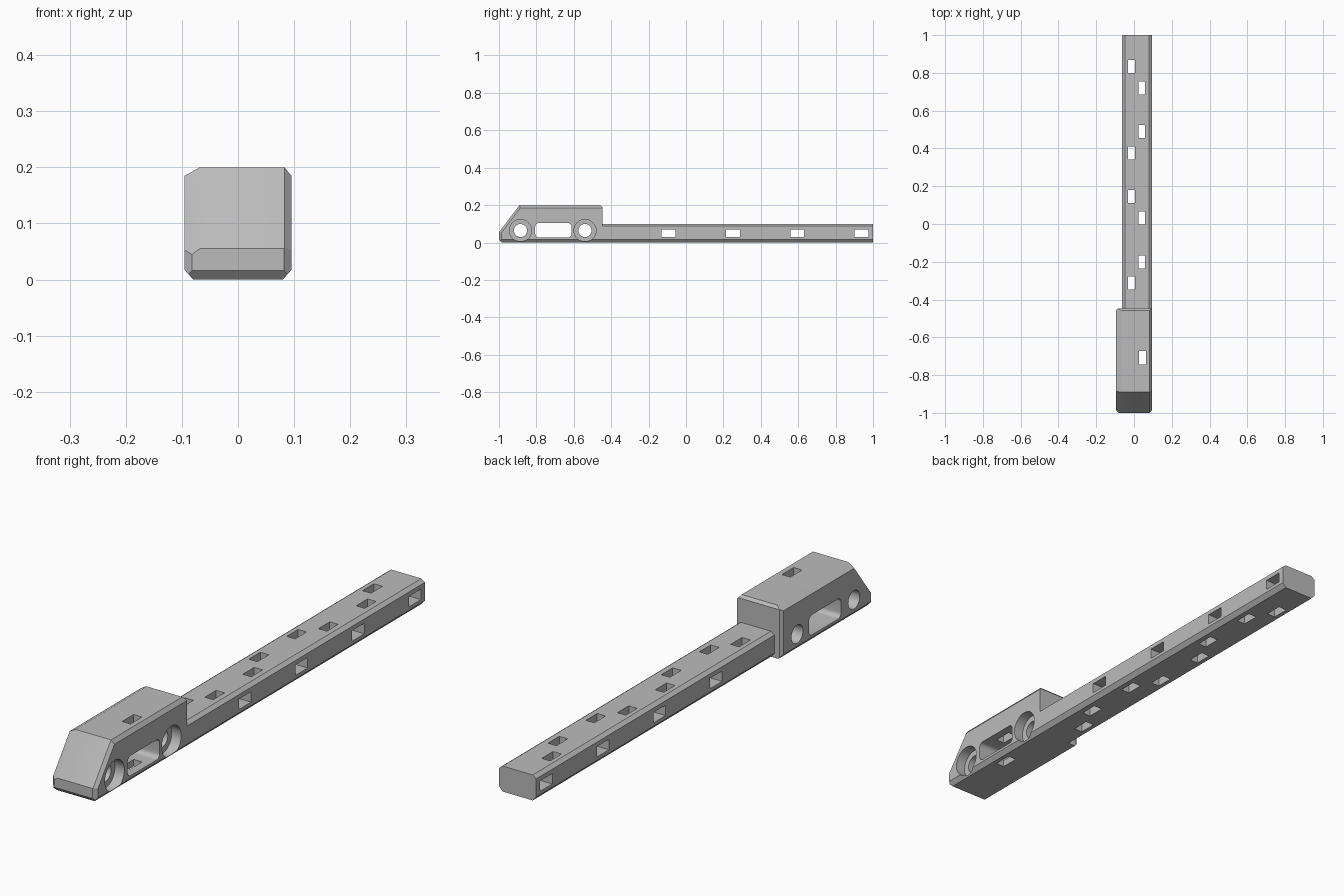
import bpy, bmesh, math
from mathutils import Vector, Matrix

cube = bpy.data.objects.get("Cube")
if cube:
    bpy.data.objects.remove(cube, do_unlink=True)

grey = bpy.data.materials.new("plain grey")
grey.use_nodes = True
colour = (0.5, 0.5, 0.5, 1)
grey.diffuse_color = colour
grey.node_tree.nodes["Principled BSDF"].inputs["Base Color"].default_value = colour

X, Y, Z = Vector((1, 0, 0)), Vector((0, 1, 0)), Vector((0, 0, 1))


def add_box(bm, lo, hi):
    lo, hi = Vector(lo), Vector(hi)
    size = Matrix.Diagonal((*(hi - lo), 1))
    bmesh.ops.create_cube(bm, size=1, matrix=Matrix.Translation((lo + hi) / 2) @ size)


def chop(bm, point, normal):
    """Slice off everything on the normal's side and cap the cut."""
    cut = bmesh.ops.bisect_plane(bm, geom=bm.verts[:] + bm.edges[:] + bm.faces[:],
                                 plane_co=point, plane_no=normal.normalized(), clear_outer=True)
    edges = [e for e in cut["geom_cut"] if isinstance(e, bmesh.types.BMEdge)]
    bmesh.ops.contextual_create(bm, geom=edges)


def chamfer(bm, corner, n1, n2, a, b):
    """Trim the edge through corner, by a along n1 and b along n2."""
    chop(bm, Vector(corner) - a * n1, n1 / a + n2 / b)


def finish(bm, name):
    bmesh.ops.recalc_face_normals(bm, faces=bm.faces)
    mesh = bpy.data.meshes.new(name)
    bm.to_mesh(mesh)
    bm.free()
    mesh.materials.append(grey)
    obj = bpy.data.objects.new(name, mesh)
    bpy.context.collection.objects.link(obj)
    return obj


def box_cutter(centre, size):
    bm = bmesh.new()
    c, h = Vector(centre), Vector(size) / 2
    add_box(bm, c - h, c + h)
    return finish(bm, "cutter")


def round_cutter(y, z, radius, x0, x1):
    bm = bmesh.new()
    place = Matrix.Translation(((x0 + x1) / 2, y, z)) @ Matrix.Rotation(math.pi / 2, 4, "Y")
    bmesh.ops.create_cone(bm, cap_ends=True, segments=48, radius1=radius, radius2=radius,
                          depth=x1 - x0, matrix=place)
    return finish(bm, "cutter")


def carve(obj, cutters):
    bpy.ops.object.select_all(action="DESELECT")
    bpy.context.view_layer.objects.active = obj
    obj.select_set(True)
    for cutter in cutters:
        cutter.hide_render = True
        mod = obj.modifiers.new("carve", "BOOLEAN")
        mod.operation, mod.solver, mod.object = "DIFFERENCE", "EXACT", cutter
        bpy.ops.object.modifier_apply(modifier=mod.name)
        bpy.data.objects.remove(cutter, do_unlink=True)
    bpy.ops.object.shade_smooth_by_angle(angle=math.radians(25))


# Body block with sloping nose
SIDE, BACK, TOP = 0.095, -0.447, 0.2
bm = bmesh.new()
add_box(bm, (-SIDE, -1, 0), (SIDE, BACK, TOP))
slope = Vector((0, -0.145, 0.11)).normalized()
nose = Vector((0, -1, 0.055))
chop(bm, nose, slope)
chamfer(bm, (0, -1, 0), -Y, -Z, 0.015, 0.016)
for side, wide in ((X, 0.012), (-X, 0.027)):
    edge = side * SIDE
    chamfer(bm, edge + Z * TOP, side, Z, wide, 0.015)
    chamfer(bm, edge + nose, side, slope, wide, 0.012)
    chamfer(bm, edge - Y, side, -Y, 0.013, 0.013)
    chamfer(bm, edge, side, -Z, 0.015, 0.017)
chamfer(bm, (0, BACK, TOP), Y, Z, 0.01, 0.01)
chamfer(bm, (-SIDE, BACK, 0), -X, Y, 0.01, 0.01)
body = finish(bm, "front_body")

# Axle holes with counterbores, a rounded side window and a vertical slot
cutters = []
for y in (-0.885, -0.54):
    cutters.append(round_cutter(y, 0.064, 0.035, -0.2, 0.2))
    cutters.append(round_cutter(y, 0.064, 0.059, 0.055, 0.2))
bm = bmesh.new()
add_box(bm, (-0.2, -0.806, 0.027), (0.2, -0.612, 0.104))
long_edges = [e for e in bm.edges if abs(e.verts[0].co.x - e.verts[1].co.x) > 0.1]
bmesh.ops.bevel(bm, geom=long_edges, offset=0.018, segments=6, profile=0.5, affect="EDGES")
cutters.append(finish(bm, "cutter"))
cutters.append(box_cutter((0.045, -0.708, 0.1), (0.036, 0.071, 0.4)))
carve(body, cutters)

# Long bar behind the body
LEFT, RIGHT, HIGH = -0.063, 0.095, 0.098
bm = bmesh.new()
add_box(bm, (LEFT, BACK, 0), (RIGHT, 1, HIGH))
for x, side in ((LEFT, -X), (RIGHT, X)):
    chamfer(bm, (x, 0, HIGH), side, Z, 0.015, 0.011)
    chamfer(bm, (x, 0, 0), side, -Z, 0.015, 0.017)
bar = finish(bm, "rear_bar")

# Two staggered rows of vertical slots, and side slots
cutters = []
for x, rows in ((-0.013, (0.835, 0.375, 0.145, -0.313)), (0.041, (0.72, 0.49, 0.031, -0.2))):
    cutters += [box_cutter((x, y, 0.05), (0.036, 0.069, 0.3)) for y in rows]
cutters += [box_cutter((0, -0.093 + 0.344 * i, 0.05), (0.5, 0.074, 0.04)) for i in range(4)]
carve(bar, cutters)
